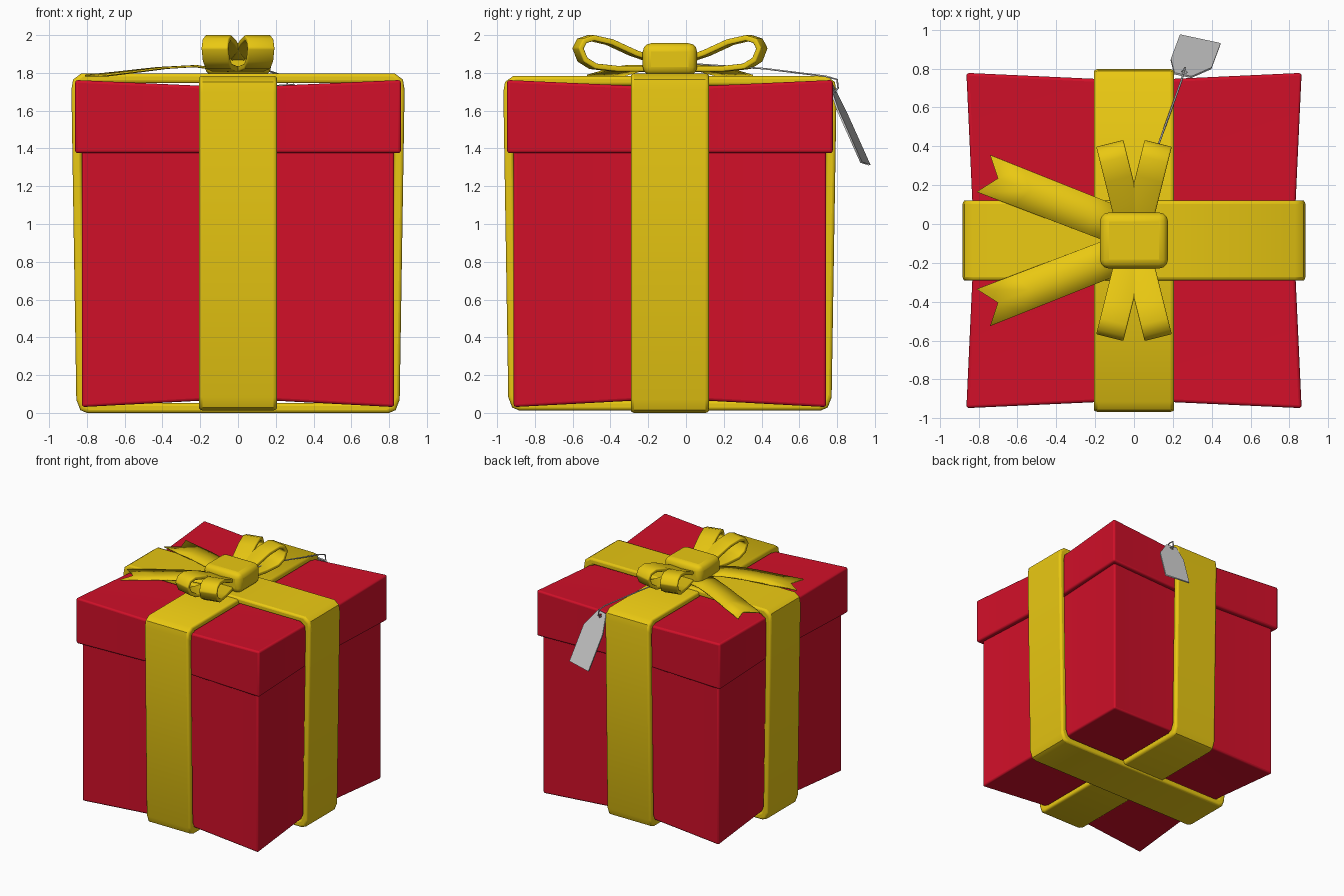
import bpy, bmesh, math
from mathutils import Vector, Matrix

if "Cube" in bpy.data.objects:
    bpy.data.objects.remove(bpy.data.objects["Cube"])

CY = -0.085  # centre of the box in y


def material(name, col):
    m = bpy.data.materials.new(name)
    m.diffuse_color = (*col, 1)
    m.use_nodes = True
    m.node_tree.nodes["Principled BSDF"].inputs["Base Color"].default_value = m.diffuse_color
    return m


RED = material("red_paper", (0.64, 0.005, 0.022))
GOLD = material("gold_ribbon", (0.82, 0.58, 0.006))


def finish(name, bm, mat, bevel=0, solid=0):
    bmesh.ops.recalc_face_normals(bm, faces=bm.faces)
    me = bpy.data.meshes.new(name)
    bm.to_mesh(me)
    bm.free()
    ob = bpy.data.objects.new(name, me)
    bpy.context.collection.objects.link(ob)
    me.materials.append(mat)
    if solid:
        s = ob.modifiers.new("thickness", 'SOLIDIFY')
        s.thickness, s.offset = solid, 0
    if bevel:
        b = ob.modifiers.new("round", 'BEVEL')
        b.width, b.segments, b.limit_method = bevel, 3, 'ANGLE'
        b.angle_limit = math.radians(50)
    bpy.ops.object.select_all(action='DESELECT')
    ob.select_set(True)
    bpy.context.view_layer.objects.active = ob
    bpy.ops.object.shade_smooth_by_angle(angle=math.radians(40))
    return ob


def pinched_box(name, half, z0, z1, pinch, pinch_bottom):
    """Box whose faces are pulled in along the ribbon lines."""
    bm = bmesh.new()
    v = {}
    for k, z in enumerate((z0, z1)):
        for i in (-1, 0, 1):
            for j in (-1, 0, 1):
                d = pinch if 0 in (i, j) else 0
                dz = -d if k else d * pinch_bottom
                v[i, j, k] = bm.verts.new((i * (half - d), CY + j * (half - d), z + dz))
    for k in (0, 1):
        for i in (-1, 0):
            for j in (-1, 0):
                bm.faces.new([v[i, j, k], v[i + 1, j, k], v[i + 1, j + 1, k], v[i, j + 1, k]])
    for s in (-1, 1):
        for i in (-1, 0):
            bm.faces.new([v[i, s, 0], v[i + 1, s, 0], v[i + 1, s, 1], v[i, s, 1]])
            bm.faces.new([v[s, i, 0], v[s, i + 1, 0], v[s, i + 1, 1], v[s, i, 1]])
    finish(name, bm, RED, 0.015)


pinched_box("box_body", 0.828, 0.03, 1.45, 0.045, 1)
pinched_box("box_lid", 0.863, 1.375, 1.763, 0.04, 0)


def band(name, inset, rot):
    """Closed ribbon loop around the box."""
    half = [(0.80, 0), (0.835, 0.015), (0.856, 0.07), (0.882, 1.71), (0.873, 1.765), (0.83, 1.797)]
    outer = half + [(-h, z) for h, z in reversed(half)]
    bm = bmesh.new()
    rings = []
    for h, z in outer:
        z = 0.9 + (z - 0.9) * (1 - inset)
        hi, zi = h * 0.943, 0.9 + (z - 0.9) * 0.943
        rings.append([bm.verts.new(p) for p in
                      ((h, -0.207, z), (h, 0.207, z), (hi, 0.207, zi), (hi, -0.207, zi))])
    for a, b in zip(rings, rings[1:] + rings[:1]):
        for i in range(4):
            j = (i + 1) % 4
            bm.faces.new([a[i], a[j], b[j], b[i]])
    bm.transform(Matrix.Translation((0, CY, 0)) @ Matrix.Rotation(rot, 4, 'Z'))
    finish(name, bm, GOLD, 0.018)


band("ribbon_side_to_side", 0, 0)
band("ribbon_front_to_back", 0.015, math.pi / 2)

# Bow knot
bm = bmesh.new()
bmesh.ops.create_cube(bm, size=1)
bm.transform(Matrix.Translation((0, CY, 1.872)) @ Matrix.Diagonal((0.35, 0.288, 0.17, 1)))
finish("bow_knot", bm, GOLD, 0.045)

# Four bow loops, two to the front and two to the back
LOOP = [(.05, 1.855), (.2, 1.905), (.33, 1.963), (.43, 1.985), (.48, 1.97), (.502, 1.93),
        (.477, 1.87), (.42, 1.835), (.3, 1.822), (.15, 1.822), (.05, 1.82)]
for label, base in (("back", 90), ("front", 270)):
    for side, splay in (("a", -14), ("b", 14)):
        bm = bmesh.new()
        rows = [[bm.verts.new((r, w, z)) for w in (-0.072, 0.072)] for r, z in LOOP]
        for a, b in zip(rows, rows[1:]):
            bm.faces.new([a[0], a[1], b[1], b[0]])
        bm.transform(Matrix.Translation((0, CY, 0))
                     @ Matrix.Rotation(math.radians(base + splay), 4, 'Z'))
        finish(f"bow_loop_{label}_{side}", bm, GOLD, 0.008, 0.03)

# Two forked ribbon tails lying on the lid
STARTS = [(-0.05, 0.165), (-0.05, 0.06), (-0.05, -0.04)]
ENDS = [(-0.74, 0.44), (-0.70, 0.32), (-0.81, 0.25)]
HEIGHTS = [1.81, 1.836, 1.826, 1.805, 1.785]
for label, s in (("back", 1), ("front", -1)):
    bm = bmesh.new()
    rows = []
    for k, z in enumerate(HEIGHTS):
        t = k / (len(HEIGHTS) - 1)
        pts = [Vector(a).lerp(Vector(b), t) for a, b in zip(STARTS, ENDS)]
        rows.append([bm.verts.new((p.x, CY + s * p.y, z)) for p in pts])
    for a, b in zip(rows, rows[1:]):
        for i in (0, 1):
            bm.faces.new([a[i], a[i + 1], b[i + 1], b[i]])
    finish(f"ribbon_tail_{label}", bm, GOLD, 0, 0.01)


def curve_mesh(name, splines, cyclic, setup):
    cu = bpy.data.curves.new(name, 'CURVE')
    for pts in splines:
        sp = cu.splines.new('POLY')
        sp.points.add(len(pts) - 1)
        for p, co in zip(sp.points, pts):
            p.co = (*co, 1)
        sp.use_cyclic_u = cyclic
    for key, val in setup.items():
        setattr(cu, key, val)
    ob = bpy.data.objects.new(name, cu)
    bpy.context.collection.objects.link(ob)
    bpy.ops.object.select_all(action='DESELECT')
    ob.select_set(True)
    bpy.context.view_layer.objects.active = ob
    bpy.ops.object.convert(target='MESH')
    return bpy.context.view_layer.objects.active


# Hanging gift tag with a punched hole
outline = [(0, 0, 0), (.215, 0, 0), (.215, .31, 0), (.133, .465, 0), (.043, .465, 0), (0, .31, 0)]
hole = [(.09 + .016 * math.cos(a * math.pi / 5), .43 + .016 * math.sin(a * math.pi / 5), 0)
        for a in range(10)]
tag = curve_mesh("gift_tag", [outline, hole], True,
                 {"dimensions": '2D', "fill_mode": 'BOTH', "extrude": 0.005})
vx = Vector((.21, -.045, .015)).normalized()
n = vx.cross(Vector((-.05, -.125, .28))).normalized()
m = Matrix((vx, n.cross(vx), n)).transposed().to_4x4()
m.translation = (.236, .972, 1.312)
tag.matrix_world = m

# String from the knot to the tag
curve_mesh("tag_string", [[(0, 0, 1.85), (.13, .42, 1.822), (.245, .74, 1.782), (.26, .80, 1.765),
                           (.262, .805, 1.72), (.256, .785, 1.70), (.254, .765, 1.715)]], False,
           {"dimensions": '3D', "bevel_depth": 0.005, "bevel_resolution": 1})
